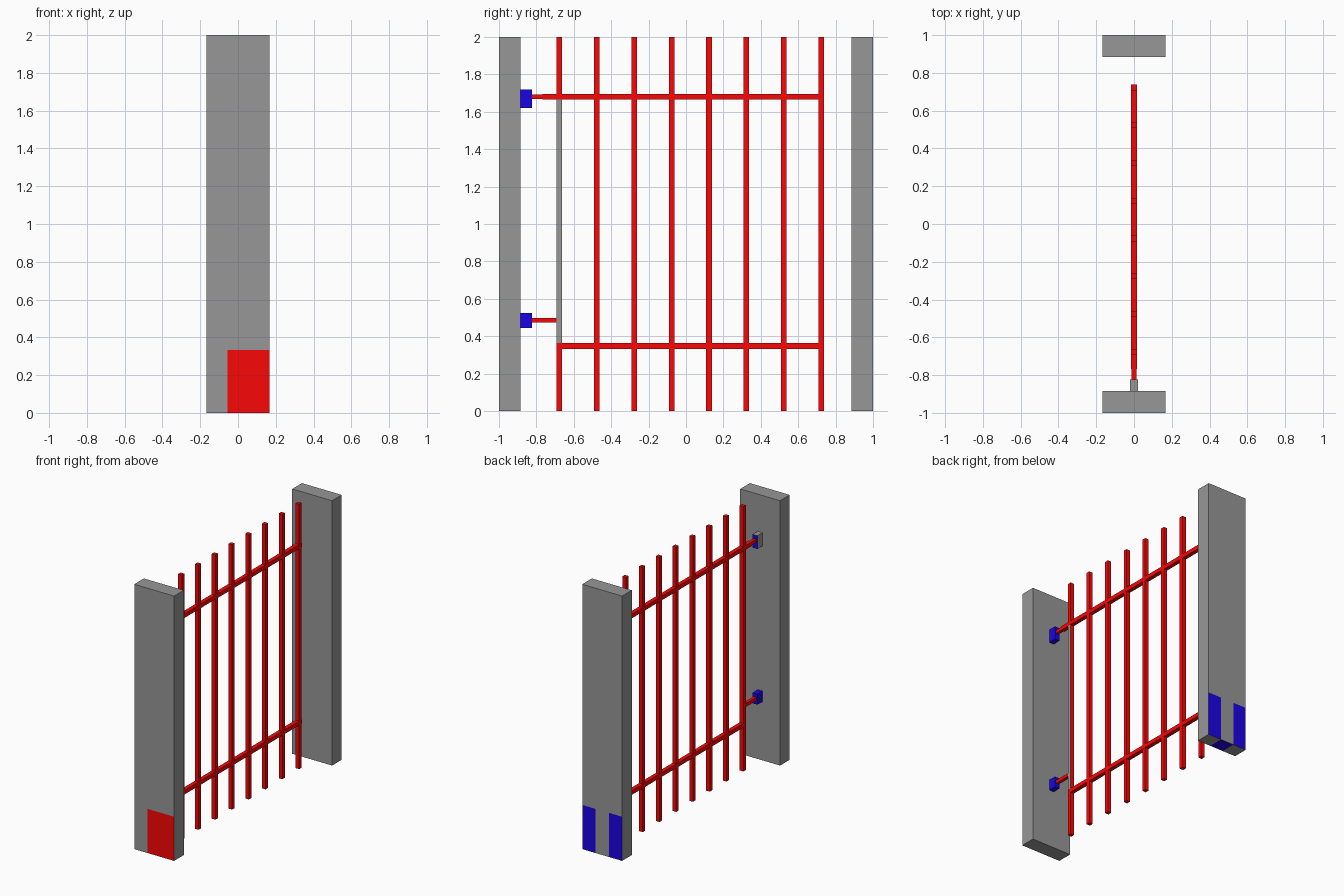
import bpy, bmesh
from mathutils import Vector

if "Cube" in bpy.data.objects:
    bpy.data.objects.remove(bpy.data.objects["Cube"])

mats = {}
for name, col in (("grey", (0.31, 0.31, 0.31, 1)), ("red", (0.95, 0.002, 0.002, 1)), ("blue", (0.012, 0.001, 0.78, 1))):
    mats[name] = bpy.data.materials.new(name)
    mats[name].diffuse_color = col


def box(name, lo, hi, colour="grey", second=None, paint=None, cuts=()):
    """Box between two corners; cuts split faces, paint(face centre, normal) picks the second colour."""
    lo, hi = Vector(lo), Vector(hi)
    size, mid = hi - lo, (lo + hi) / 2
    bm = bmesh.new()
    bmesh.ops.create_cube(bm, size=1)
    for v in bm.verts:
        v.co = Vector(v.co[i] * size[i] + mid[i] for i in range(3))
    for axis, pos in cuts:
        n = Vector((0, 0, 0))
        n[axis] = 1
        bmesh.ops.bisect_plane(bm, geom=bm.verts[:] + bm.edges[:] + bm.faces[:],
                               plane_co=n * pos, plane_no=n)
    bm.normal_update()
    mesh = bpy.data.meshes.new(name)
    mesh.materials.append(mats[colour])
    if second:
        mesh.materials.append(mats[second])
        for f in bm.faces:
            f.material_index = int(paint(f.calc_center_median(), f.normal))
    bm.to_mesh(mesh)
    bm.free()
    ob = bpy.data.objects.new(name, mesh)
    bpy.context.collection.objects.link(ob)
    return ob


T = 1 / 18      # half of one paint cell
H = 3 * T       # half post width
grid = ((0, -T), (0, T), (2, 2 * H))

# Posts with painted panels near the ground
box("front_post", (-H, -1, 0), (H, -0.885, 2), "grey", "red",
    lambda c, n: n.y < -0.9 and c.z < 2 * H and c.x > -T, grid)
box("back_post", (-H, 0.885, 0), (H, 1, 2), "grey", "blue",
    lambda c, n: (n.y > 0.9 and c.z < 2 * H and abs(c.x) > T) or (n.z < -0.9 and abs(c.x) < T), grid)

# Upright bars; the hinge-side bar has an unpainted strip between the rails
R = 0.015
for i in range(8):
    y = -0.677 + 0.2 * i
    lo, hi = (-R, y - R, 0), (R, y + R, 2)
    if i == 0:
        box("hinge_bar", lo, hi, "red", "grey",
            lambda c, n: n.x > 0.9 and 0.35 < c.z < 1.68, ((2, 0.35), (2, 1.68)))
    else:
        box(f"upright_bar_{i}", lo, hi, "red")

# Cross rails, a hair thicker than the bars
for name, y0, z in (("lower_rail", -0.692, 0.347), ("upper_rail", -0.767, 1.68)):
    box(name, (-0.0155, y0, z - 0.0155), (0.0155, 0.739, z + 0.0155), "red")

# Hinge pins and hinge blocks
for name, z in (("lower_pin", 0.485), ("upper_pin", 1.68)):
    box(name, (-0.012, -0.824, z - 0.012), (0.012, -0.68, z + 0.012), "red")
box("lower_hinge", (-0.02, -0.887, 0.444), (0.02, -0.823, 0.524), "blue")
box("upper_hinge", (-0.02, -0.887, 1.62), (0.02, -0.823, 1.72), "blue", "grey",
    lambda c, n: n.z > 0.9 or n.x < -0.9)

for m in bpy.data.materials:
    if m.users and not m.is_grease_pencil:
        m.use_nodes = True
        m.node_tree.nodes["Principled BSDF"].inputs["Base Color"].default_value = m.diffuse_color
